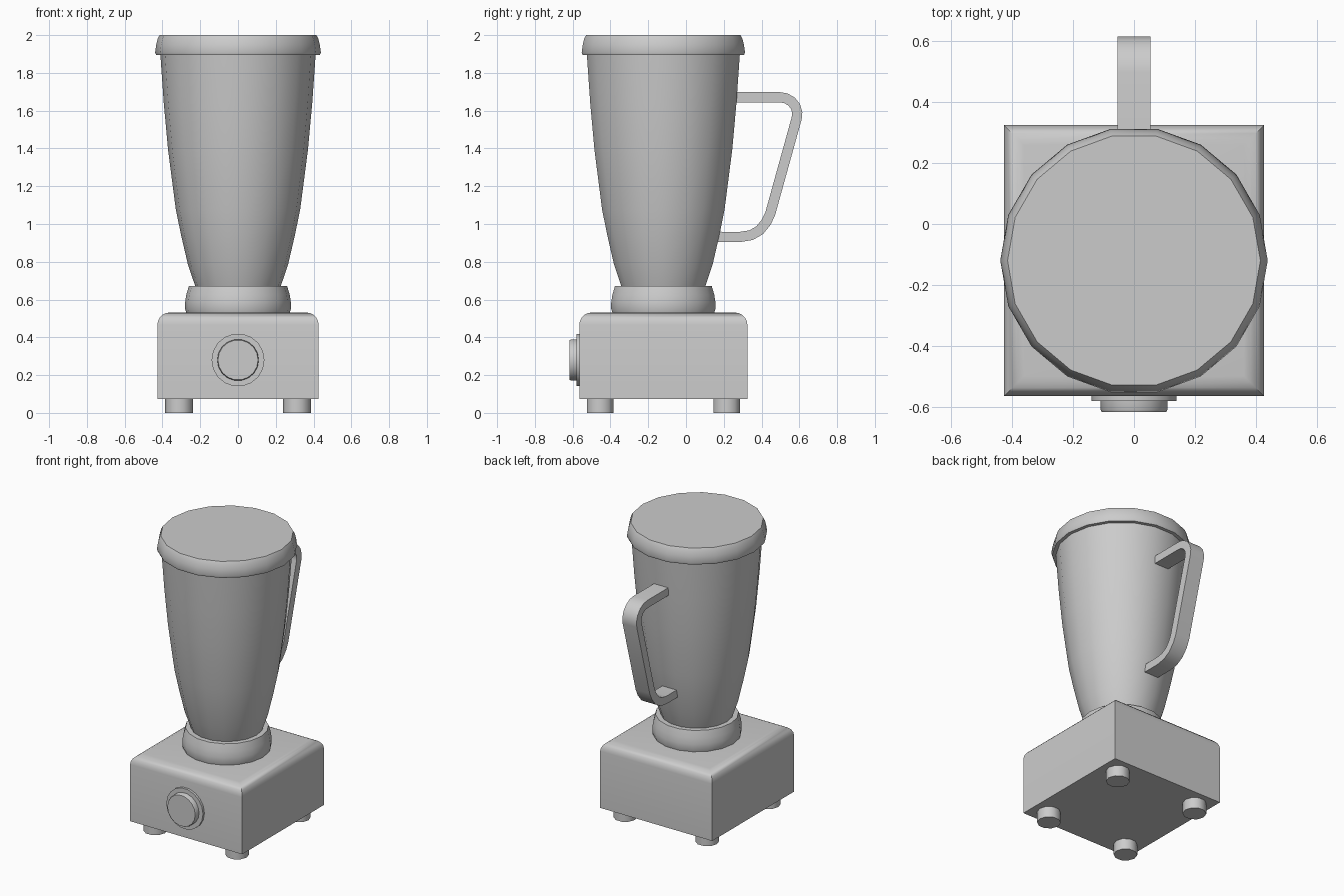
import bpy, bmesh, math
from mathutils import Vector, Matrix

if "Cube" in bpy.data.objects:
    bpy.data.objects.remove(bpy.data.objects["Cube"])

CY = -0.12  # the jar and base share this centre line


def finish(bm, name):
    bmesh.ops.recalc_face_normals(bm, faces=bm.faces)
    mesh = bpy.data.meshes.new(name)
    bm.to_mesh(mesh)
    bm.free()
    ob = bpy.data.objects.new(name, mesh)
    bpy.context.collection.objects.link(ob)
    bpy.ops.object.select_all(action='DESELECT')
    ob.select_set(True)
    bpy.context.view_layer.objects.active = ob
    bpy.ops.object.shade_smooth_by_angle(angle=math.radians(38))
    return ob


def lathe(name, profile, loc, sides=18, rot=Matrix()):
    """Closed solid of revolution from (radius, height) points."""
    bm = bmesh.new()
    rings = []
    for r, h in profile:
        rings.append([bm.verts.new((r * math.cos(a), r * math.sin(a), h))
                      for a in (2 * math.pi * i / sides for i in range(sides))])
    for lo, hi in zip(rings, rings[1:]):
        for i in range(sides):
            j = (i + 1) % sides
            bm.faces.new((lo[i], lo[j], hi[j], hi[i]))
    bm.faces.new(rings[0])
    bm.faces.new(rings[-1])
    bm.transform(Matrix.Translation(loc) @ rot)
    return finish(bm, name)


# Motor base: box with only the top edges rounded
bm = bmesh.new()
bmesh.ops.create_cube(bm, size=1)
bm.transform(Matrix.Translation((0, CY, 0.303)) @ Matrix.Diagonal((0.854, 0.89, 0.457, 1)))
top = [e for e in bm.edges if all(v.co.z > 0.5 for v in e.verts)]
bmesh.ops.bevel(bm, geom=top, offset=0.066, segments=5, profile=0.5, affect='EDGES')
finish(bm, "motor_base")

# Four feet
for side, sx in (("left", -1), ("right", 1)):
    for end, sy in (("front", -1), ("back", 1)):
        lathe(f"foot_{end}_{side}", [(0.074, 0), (0.074, 0.08)],
              (sx * 0.312, CY + sy * 0.335, 0), sides=10)

# Control knob and its ring on the front
to_front = Matrix.Rotation(math.radians(90), 4, 'X')
lathe("knob_ring", [(0.14, -0.01), (0.14, 0.016)], (0, -0.565, 0.28), rot=to_front)
lathe("knob", [(0.11, 0), (0.11, 0.044), (0.106, 0.052)], (0, -0.565, 0.28), rot=to_front)

# Collar, jar and lid
lathe("collar", [(0.272, 0.525), (0.28, 0.55), (0.28, 0.585), (0.274, 0.625), (0.26, 0.672)],
      (0, CY, 0))
lathe("jar", [(0.215, 0.64), (0.226, 0.67), (0.265, 0.785), (0.3, 0.935), (0.329, 1.075),
              (0.37, 1.39), (0.393, 1.64), (0.412, 1.91)], (0, CY, 0))
lathe("lid", [(0.434, 1.895), (0.439, 1.908), (0.433, 1.95), (0.425, 1.982), (0.415, 2.0)],
      (0, CY, 0))

# Handle: flat strip swept along a side path (y, z)
path = [Vector(p) for p in (
    (0.24, 1.671), (0.495, 1.671), (0.528, 1.666), (0.558, 1.649), (0.580, 1.622),
    (0.589, 1.59), (0.586, 1.56), (0.446, 1.055), (0.425, 1.01), (0.39, 0.967),
    (0.345, 0.941), (0.29, 0.932), (0.14, 0.932))]
half_t, half_w = 0.027, 0.054
bm = bmesh.new()
loops = []
for i, p in enumerate(path):
    d0 = (p - path[max(i - 1, 0)]).normalized()
    d1 = (path[min(i + 1, len(path) - 1)] - p).normalized()
    t = (d0 + d1).normalized()
    n = Vector((-t.y, t.x)) * half_t
    a, b = p + n, p - n
    loops.append([bm.verts.new((x, q.x, q.y)) for x, q in
                  ((-half_w, a), (half_w, a), (half_w, b), (-half_w, b))])
for lo, hi in zip(loops, loops[1:]):
    for i in range(4):
        j = (i + 1) % 4
        bm.faces.new((lo[i], lo[j], hi[j], hi[i]))
bm.faces.new(loops[0])
bm.faces.new(loops[-1])
finish(bm, "handle")
